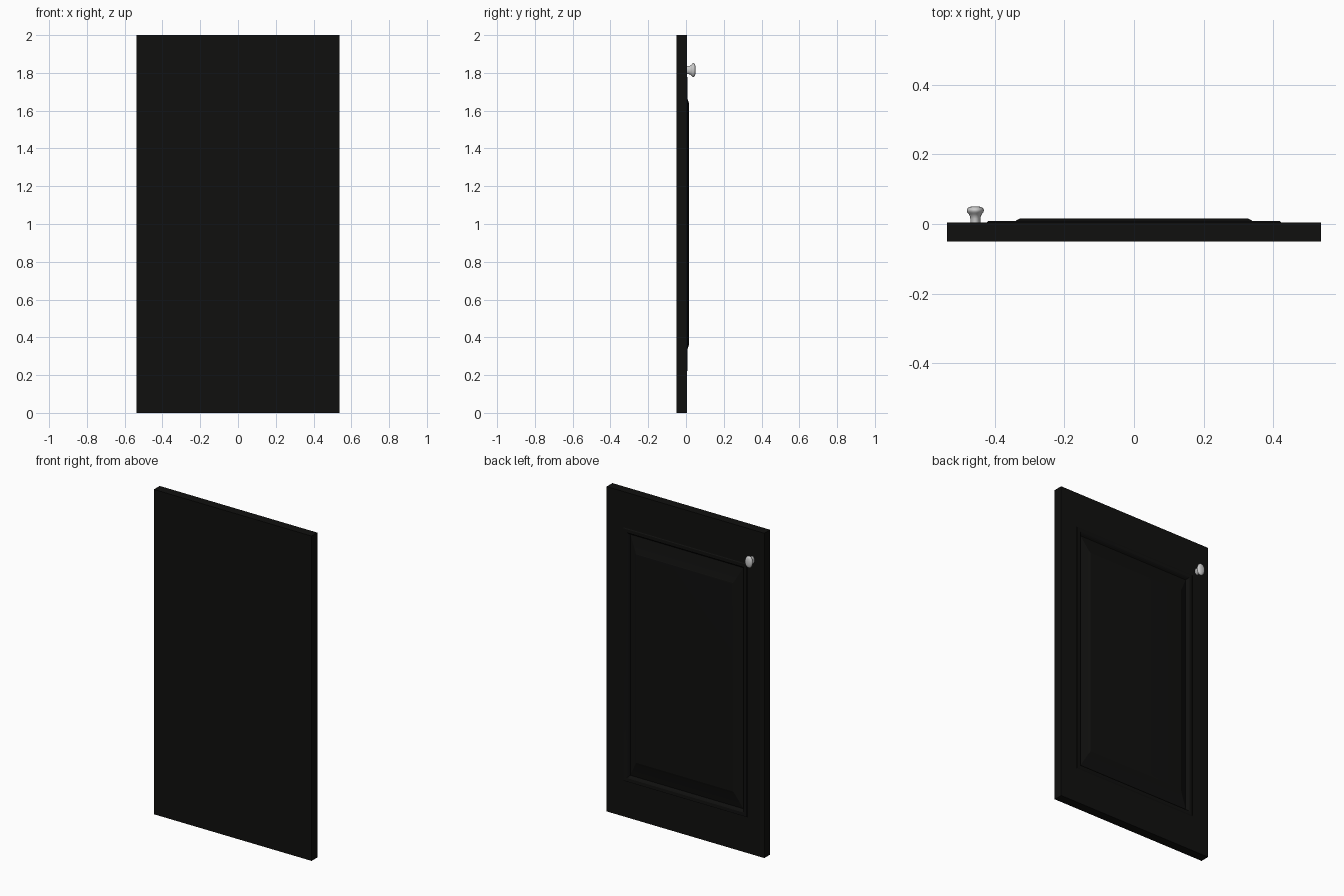
import bpy, bmesh, math

if "Cube" in bpy.data.objects:
    bpy.data.objects.remove(bpy.data.objects["Cube"])

black = bpy.data.materials.new("black_paint")
black.diffuse_color = (0.005, 0.005, 0.0045, 1)
black.use_nodes = True
black.node_tree.nodes["Principled BSDF"].inputs["Base Color"].default_value = black.diffuse_color


def finish(name, bm, angle, mat=None):
    bmesh.ops.recalc_face_normals(bm, faces=bm.faces)
    me = bpy.data.meshes.new(name)
    bm.to_mesh(me)
    bm.free()
    ob = bpy.data.objects.new(name, me)
    bpy.context.collection.objects.link(ob)
    if mat:
        me.materials.append(mat)
    bpy.context.view_layer.objects.active = ob
    ob.select_set(True)
    bpy.ops.object.shade_smooth_by_angle(angle=math.radians(angle))
    ob.select_set(False)
    return ob


def loft(bm, rings):
    """Skin consecutive closed rings and cap both ends."""
    vs = [[bm.verts.new(p) for p in r] for r in rings]
    n = len(vs[0])
    for a, b in zip(vs, vs[1:]):
        for i in range(n):
            j = (i + 1) % n
            bm.faces.new((a[i], a[j], b[j], b[i]))
    bm.faces.new(vs[0])
    bm.faces.new(vs[-1])


# Door: nested rectangles (half width, half height, depth) from flat side to raised panel
profile = [
    (0.537, 1.0, -0.051), (0.537, 1.0, 0.005),     # slab
    (0.423, 0.78, 0.005), (0.419, 0.775, 0.008),   # lip around the panel
    (0.400, 0.757, 0.007), (0.392, 0.750, 0.002),
    (0.385, 0.742, -0.008),                        # groove
    (0.342, 0.662, 0.008), (0.330, 0.642, 0.015),  # sloped border
    (0.322, 0.628, 0.0155),                        # panel field
]
bm = bmesh.new()
loft(bm, [[(sx * w, y, 1 + sz * h) for sx, sz in ((-1, -1), (1, -1), (1, 1), (-1, 1))]
          for w, h, y in profile])
finish("door_panel", bm, 10, black)

# Knob: turned profile (radius, depth), stretched in height
knob = [(0.0145, 0.0), (0.0145, 0.015), (0.0155, 0.022), (0.019, 0.029),
        (0.0235, 0.034), (0.0245, 0.038), (0.0245, 0.041), (0.022, 0.046),
        (0.016, 0.049), (0.008, 0.0507), (0.002, 0.051)]
N = 32
bm = bmesh.new()
loft(bm, [[(-0.456 + r * math.cos(2 * math.pi * i / N), y,
            1.815 + 1.5 * r * math.sin(2 * math.pi * i / N)) for i in range(N)]
          for r, y in knob])
finish("knob", bm, 40)
